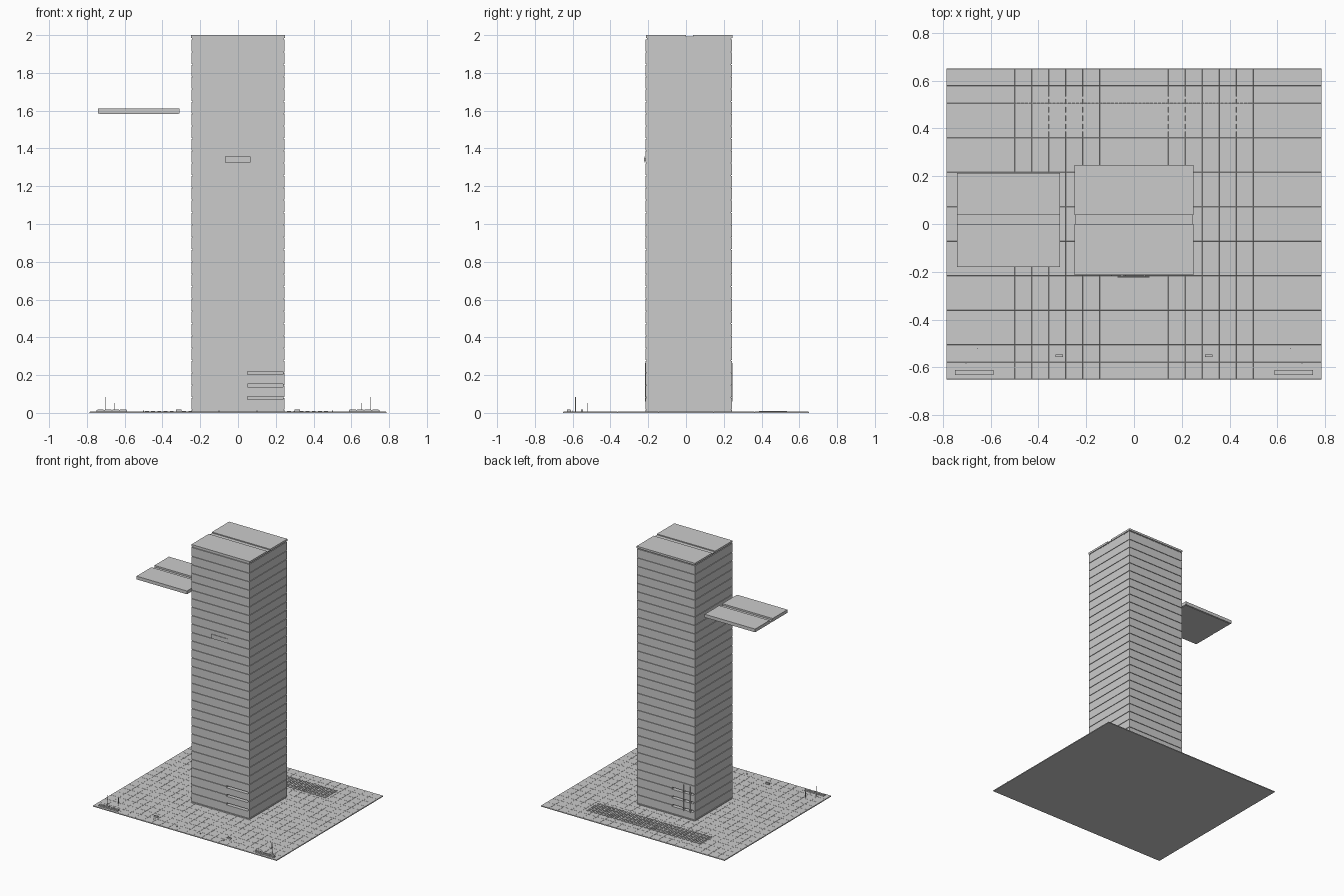
import bpy, bmesh
from mathutils import Matrix

cube = bpy.data.objects.get("Cube")
if cube:
    bpy.data.objects.remove(cube, do_unlink=True)

grey = bpy.data.materials.new("concrete_grey")
grey.use_nodes = True
grey.diffuse_color = (0.6, 0.6, 0.6, 1)
grey.node_tree.nodes["Principled BSDF"].inputs["Base Color"].default_value = (0.6, 0.6, 0.6, 1)


def finish(name, bm):
    bmesh.ops.recalc_face_normals(bm, faces=bm.faces)
    mesh = bpy.data.meshes.new(name)
    bm.to_mesh(mesh)
    bm.free()
    mesh.materials.append(grey)
    obj = bpy.data.objects.new(name, mesh)
    bpy.context.collection.objects.link(obj)
    return obj


def add_box(bm, x0, x1, y0, y1, z0, z1):
    m = Matrix.Translation(((x0 + x1) / 2, (y0 + y1) / 2, (z0 + z1) / 2))
    bmesh.ops.create_cube(bm, size=1, matrix=m @ Matrix.Diagonal((x1 - x0, y1 - y0, z1 - z0, 1)))


def boxes(name, items):
    bm = bmesh.new()
    for item in items:
        add_box(bm, *item)
    return finish(name, bm)


GROUND = 0.007
X, Y0, Y1 = 0.247, -0.214, 0.244     # tower footprint
FLOOR = 0.0653                       # storey height

# Plaza slab and its square paving stones
boxes("plaza_slab", [(-0.785, 0.785, -0.65, 0.65, 0, 0.005)])
bm = bmesh.new()
bmesh.ops.create_grid(bm, x_segments=22, y_segments=18, size=0.5,
                      matrix=Matrix.Translation((0, 0, 0.0055)) @ Matrix.Diagonal((1.57, 1.3, 1, 1)))
bmesh.ops.inset_individual(bm, faces=bm.faces[:], thickness=0.001, depth=0.0015)
finish("paving", bm)

# Tower: stacked storeys with a thin shadow joint between them
joints = [0.016] + [1.91 - FLOOR * i for i in range(28, -1, -1)]
rings = [(GROUND - 0.002, 0)]
for z in joints:
    rings += [(z - 0.002, 0), (z - 0.002, 0.005), (z + 0.002, 0.005), (z + 0.002, 0)]
rings.append((1.978, 0))
bm = bmesh.new()
loops = []
for z, d in rings:
    loops.append([bm.verts.new(p) for p in ((-X + d, Y0 + d, z), (X - d, Y0 + d, z),
                                            (X - d, Y1 - d, z), (-X + d, Y1 - d, z))])
for a, b in zip(loops, loops[1:]):
    for i in range(4):
        j = (i + 1) % 4
        bm.faces.new((a[i], a[j], b[j], b[i]))
bm.faces.new(loops[0])
bm.faces.new(loops[-1])
tower = finish("tower", bm)

# Entrance slots and upright joints, front and back turned half round
cuts = []
for z in (0.07, 0.136, 0.202):
    cuts.append((0.05, 0.237, Y0 - 0.02, Y0 + 0.03, z, z + 0.016))
    cuts.append((-0.237, -0.05, Y1 - 0.03, Y1 + 0.02, z, z + 0.016))
cutter = boxes("slot_cutter", cuts)
cutter.hide_render = True
cutter.hide_viewport = True
cutter.display_type = 'WIRE'
mod = tower.modifiers.new("entrance_slots", 'BOOLEAN')
mod.object = cutter
mod.operation = 'DIFFERENCE'
mod.solver = 'EXACT'

# Slim mullions on the lower storeys
mullions = []
for x in (-0.095, -0.035):
    mullions.append((x - 0.002, x + 0.002, Y0 - 0.002, Y0 + 0.004, 0.06, 0.265))
for x in (-0.15, -0.205):
    mullions.append((x - 0.003, x + 0.003, Y1 - 0.02, Y1 + 0.002, 0.06, 0.265))
boxes("mullions", mullions)


# Roof plates: two leaves either side of a sunken gutter
def roof(name, x0, x1, y0, y1, z0, z1):
    mid = z0 + (z1 - z0) * 0.5
    boxes(name, [(x0, x1, y0, 0, z0, z1), (x0, x1, 0.038, y1, z0, z1),
                 (x0 + 0.002, x1 - 0.002, -0.001, 0.039, z0, mid)])
    boxes(name + "_trim", [(x0 + 0.006, x1 - 0.006, y0 + 0.006, y1 - 0.006, z0 - 0.003, z0 + 0.002)])


roof("tower_roof", -0.249, 0.249, -0.213, 0.247, 1.985, 2.0)
boxes("roof_neck", [(-0.24, 0.24, -0.207, 0.237, 1.976, 1.987)])
roof("side_canopy", -0.74, -0.31, -0.18, 0.214, 1.586, 1.611)

# Blank plate standing off the front wall
boxes("front_plate", [(-0.07, 0.065, -0.223, -0.219, 1.325, 1.358)])
boxes("plate_brackets", [(x - 0.004, x + 0.004, -0.22, Y0, 1.335, 1.348) for x in (-0.05, 0.045)])

# Row of slatted stands at the back of the plaza
stands = []
for i in range(30):
    x = -0.482 + i * 0.0327
    for rail in (-0.008, 0.008):
        stands.append((x + rail - 0.0015, x + rail + 0.0015, 0.388, 0.534, GROUND - 0.002, GROUND + 0.003))
    for y in (0.392, 0.425, 0.46, 0.495, 0.528):
        stands.append((x - 0.01, x + 0.01, y - 0.006, y + 0.006, GROUND - 0.002, GROUND + 0.004))
boxes("slatted_stands", stands)

# Street furniture, the same on both sides
planters, poles, bollards, benches = [], [], [], []
for s in (-1, 1):
    c = s * 0.668
    planters.append((c - 0.081, c + 0.081, -0.631, -0.61, GROUND - 0.002, 0.014))
    for i in range(4):
        x = c - 0.06 + i * 0.04
        planters.append((x - 0.017, x + 0.017, -0.629, -0.612, 0.013, 0.018))
    for x, y, h in ((0.703, -0.585, 0.085), (0.655, -0.522, 0.052)):
        poles.append((s * x - 0.0015, s * x + 0.0015, y - 0.0015, y + 0.0015, GROUND - 0.002, h))
    for x in (0.1, 0.3, 0.5):
        bollards.append((s * x - 0.002, s * x + 0.002, -0.602, -0.598, GROUND - 0.002, 0.013))
    benches.append((s * 0.313 - 0.015, s * 0.313 + 0.015, -0.556, -0.546, GROUND - 0.002, 0.018))
boxes("planters", planters)
boxes("lamp_poles", poles)
boxes("bollards", bollards)
boxes("benches", benches)
